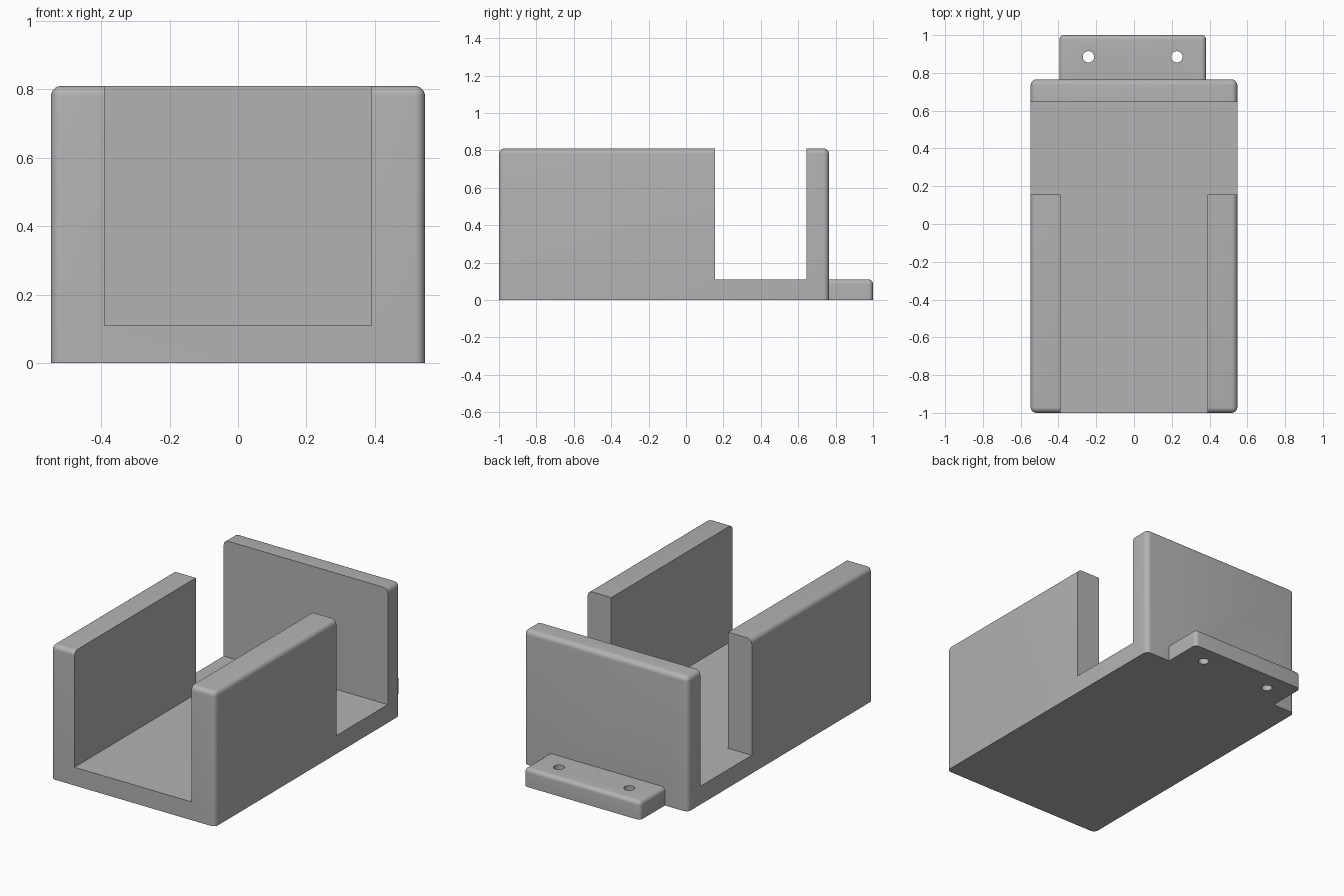
import bpy
import bmesh
from mathutils import Matrix, Vector

if "Cube" in bpy.data.objects:
    bpy.data.objects.remove(bpy.data.objects["Cube"], do_unlink=True)

GREY = (0.45, 0.45, 0.45, 1)
grey = bpy.data.materials.new("plain_grey")
grey.use_nodes = True
grey.diffuse_color = GREY
grey.node_tree.nodes["Principled BSDF"].inputs["Base Color"].default_value = GREY

WIDTH, HEIGHT, FLOOR = 0.547, 0.81, 0.11
INNER = 0.39                     # half width of the channel
BACK = 0.765                     # rear face of the back wall
SLOT_START, SLOT_END = 0.155, 0.645


def link(name, bm):
    mesh = bpy.data.meshes.new(name)
    bm.to_mesh(mesh)
    bm.free()
    mesh.materials.append(grey)
    obj = bpy.data.objects.new(name, mesh)
    bpy.context.collection.objects.link(obj)
    return obj


def box(name, low, high, radius=0):
    """Box between two corners; a radius rounds every edge above the base."""
    low, high = Vector(low), Vector(high)
    bm = bmesh.new()
    bmesh.ops.create_cube(bm, size=1, matrix=Matrix.Translation((low + high) / 2)
                          @ Matrix.Diagonal((*(high - low), 1)))
    if radius:
        edges = [e for e in bm.edges
                 if max(v.co.z for v in e.verts) > low.z + 0.001]
        bmesh.ops.bevel(bm, geom=edges, offset=radius, segments=6,
                        profile=0.5, affect='EDGES')
    return link(name, bm)


def drill(name, x, y, radius):
    bm = bmesh.new()
    bmesh.ops.create_cone(bm, cap_ends=True, segments=32, radius1=radius,
                          radius2=radius, depth=1,
                          matrix=Matrix.Translation((x, y, 0)))
    return link(name, bm)


def combine(target, other, operation):
    mod = target.modifiers.new(other.name, 'BOOLEAN')
    mod.operation, mod.solver, mod.object = operation, 'EXACT', other
    other.hide_render = True
    bpy.context.view_layer.objects.active = target
    bpy.ops.object.modifier_apply(modifier=mod.name)
    bpy.data.objects.remove(other, do_unlink=True)


# Rounded block, hollowed into a tray with side walls and a back wall
holder = box("holder_body", (-WIDTH, -1, 0), (WIDTH, BACK, HEIGHT), 0.03)
combine(holder, box("channel_cutter", (-INNER, -2, FLOOR), (INNER, SLOT_END, 2)),
        'DIFFERENCE')
combine(holder, box("slot_cutter", (-1, SLOT_START, FLOOR), (1, SLOT_END, 2)),
        'DIFFERENCE')

# Rear mounting tab with two screw holes
tab = box("mounting_tab", (-0.395, BACK - 0.06, 0), (0.382, 1, FLOOR), 0.025)
for x in (-0.241, 0.227):
    combine(tab, drill("screw_hole_cutter", x, 0.885, 0.03), 'DIFFERENCE')
combine(holder, tab, 'UNION')

bpy.ops.object.select_all(action='DESELECT')
holder.select_set(True)
bpy.context.view_layer.objects.active = holder
bpy.ops.object.shade_smooth_by_angle(angle=0.6)
